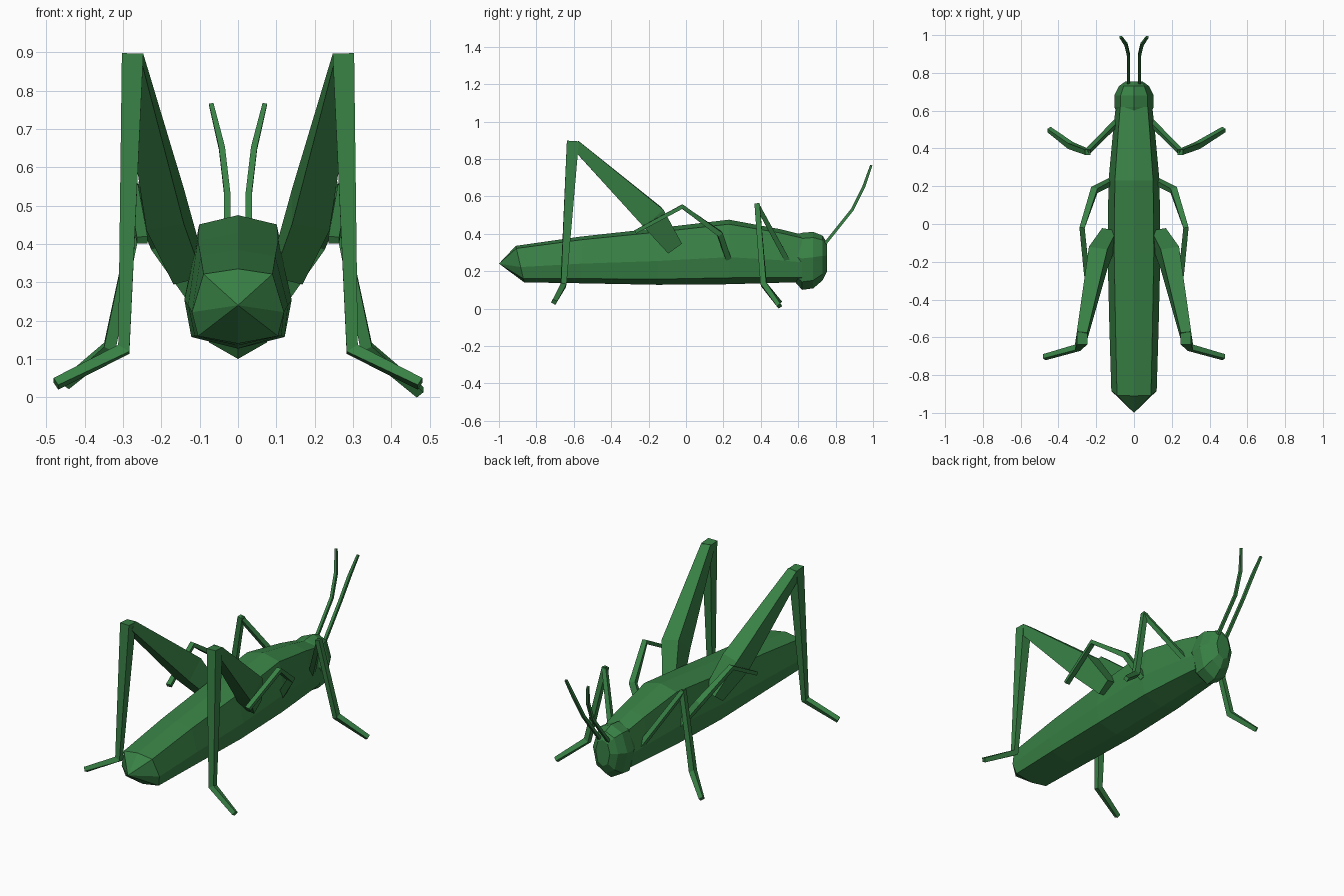
import bpy, bmesh
from mathutils import Vector

cube = bpy.data.objects.get("Cube")
if cube:
    bpy.data.objects.remove(cube, do_unlink=True)

green = bpy.data.materials.new("leaf green")
green.use_nodes = True
COLOUR = (0.04, 0.22, 0.06, 1)
green.diffuse_color = COLOUR
green.node_tree.nodes["Principled BSDF"].inputs["Base Color"].default_value = COLOUR


def loft(name, rings, tip=None):
    """Skin a list of rings; the first end is a cap, or a point if tip is given."""
    bm = bmesh.new()
    loops = [[bm.verts.new(p) for p in ring] for ring in rings]
    n = len(loops[0])
    for a, b in zip(loops, loops[1:]):
        for i in range(n):
            j = (i + 1) % n
            bm.faces.new((a[i], a[j], b[j], b[i]))
    bm.faces.new(loops[-1])
    if tip:
        point = bm.verts.new(tip)
        for i in range(n):
            bm.faces.new((loops[0][i], loops[0][(i + 1) % n], point))
    else:
        bm.faces.new(loops[0])
    bmesh.ops.recalc_face_normals(bm, faces=bm.faces)
    mesh = bpy.data.meshes.new(name)
    bm.to_mesh(mesh)
    bm.free()
    mesh.materials.append(green)
    obj = bpy.data.objects.new(name, mesh)
    bpy.context.collection.objects.link(obj)
    return obj


def section(y, w, top, bottom, profile, lean=0):
    """Eight-sided cross-section; profile gives (width, height) fractions."""
    h = top - bottom
    half = [(w * u, y - lean * v, bottom + h * v) for u, v in profile]
    return half + [(-x, yy, z) for x, yy, z in reversed(half[1:-1])]


def limb(name, path, sizes, side):
    """Four-sided limb along a path; sizes are (sideways, in-plane) half widths."""
    pts = [Vector(p) for p in path]
    rings = []
    for i, p in enumerate(pts):
        d = Vector()
        if i > 0:
            d += (p - pts[i - 1]).normalized()
        if i < len(pts) - 1:
            d += (pts[i + 1] - p).normalized()
        d.normalize()
        n = d.cross(Vector((1, 0, 0))).normalized()
        b = n.cross(d)
        s, t = sizes[i]
        ring = [p + b * s * u + n * t * v for u, v in ((1, 1), (-1, 1), (-1, -1), (1, -1))]
        rings.append([(q.x * side, q.y, q.z) for q in ring])
    loft(name, rings)


# Body: tapered abdomen rising to the thorax ridge, then narrowing to the neck
BODY = [(0, 1), (0.75, 0.93), (1, 0.42), (0.87, 0.1), (0, 0)]
rings = [section(-0.865, 0.12, 0.335, 0.14, BODY, 0.045)]
for y, w, top, bottom in ((-0.56, 0.13, 0.385, 0.135), (-0.15, 0.14, 0.43, 0.127),
                          (0.23, 0.135, 0.475, 0.13), (0.5, 0.11, 0.425, 0.138),
                          (0.62, 0.097, 0.395, 0.14)):
    rings.append(section(y, w, top, bottom, BODY))
loft("body", rings, tip=(0, -1, 0.24))

# Head: rounded block with a flat face
HEAD = [(0, 1), (0.68, 0.9), (1, 0.55), (0.72, 0.14), (0, 0)]
loft("head", [section(y, w, top, bottom, HEAD) for y, w, top, bottom in (
    (0.585, 0.09, 0.395, 0.14), (0.62, 0.104, 0.405, 0.1), (0.68, 0.104, 0.41, 0.108),
    (0.73, 0.08, 0.39, 0.15), (0.755, 0.045, 0.35, 0.2))])

for label, side in (("left", 1), ("right", -1)):
    # Antennae
    limb(label + "_antenna",
         [(0.028, 0.73, 0.33), (0.028, 0.89, 0.53), (0.042, 0.95, 0.65), (0.07, 0.99, 0.765)],
         [(0.008, 0.008)] * 3 + [(0.006, 0.006)], side)

    # Front legs; the two feet rest slightly differently
    toe = (0.475, 0.5, 0.013) if side > 0 else (0.45, 0.5, 0.035)
    limb(label + "_front_thigh", [(0.09, 0.54, 0.26), (0.25, 0.38, 0.555)],
         [(0.014, 0.014), (0.012, 0.012)], side)
    limb(label + "_front_shin", [(0.245, 0.38, 0.56), (0.335, 0.415, 0.13), toe],
         [(0.014, 0.014), (0.016, 0.016), (0.012, 0.012)], side)

    # Middle legs, folded back along the body
    limb(label + "_middle_leg",
         [(0.12, 0.225, 0.27), (0.21, 0.18, 0.4), (0.275, -0.02, 0.545), (0.25, -0.27, 0.41)],
         [(0.018, 0.015), (0.018, 0.015), (0.014, 0.012), (0.014, 0.01)], side)

    # Hind legs: broad thigh, long shin and splayed foot
    limb(label + "_hind_thigh",
         [(0.13, -0.065, 0.33), (0.19, -0.18, 0.49), (0.275, -0.59, 0.875)],
         [(0.04, 0.045), (0.05, 0.07), (0.028, 0.026)], side)
    limb(label + "_hind_shin",
         [(0.275, -0.605, 0.895), (0.298, -0.655, 0.125), (0.475, -0.705, 0.035)],
         [(0.028, 0.032), (0.017, 0.015), (0.012, 0.013)], side)
